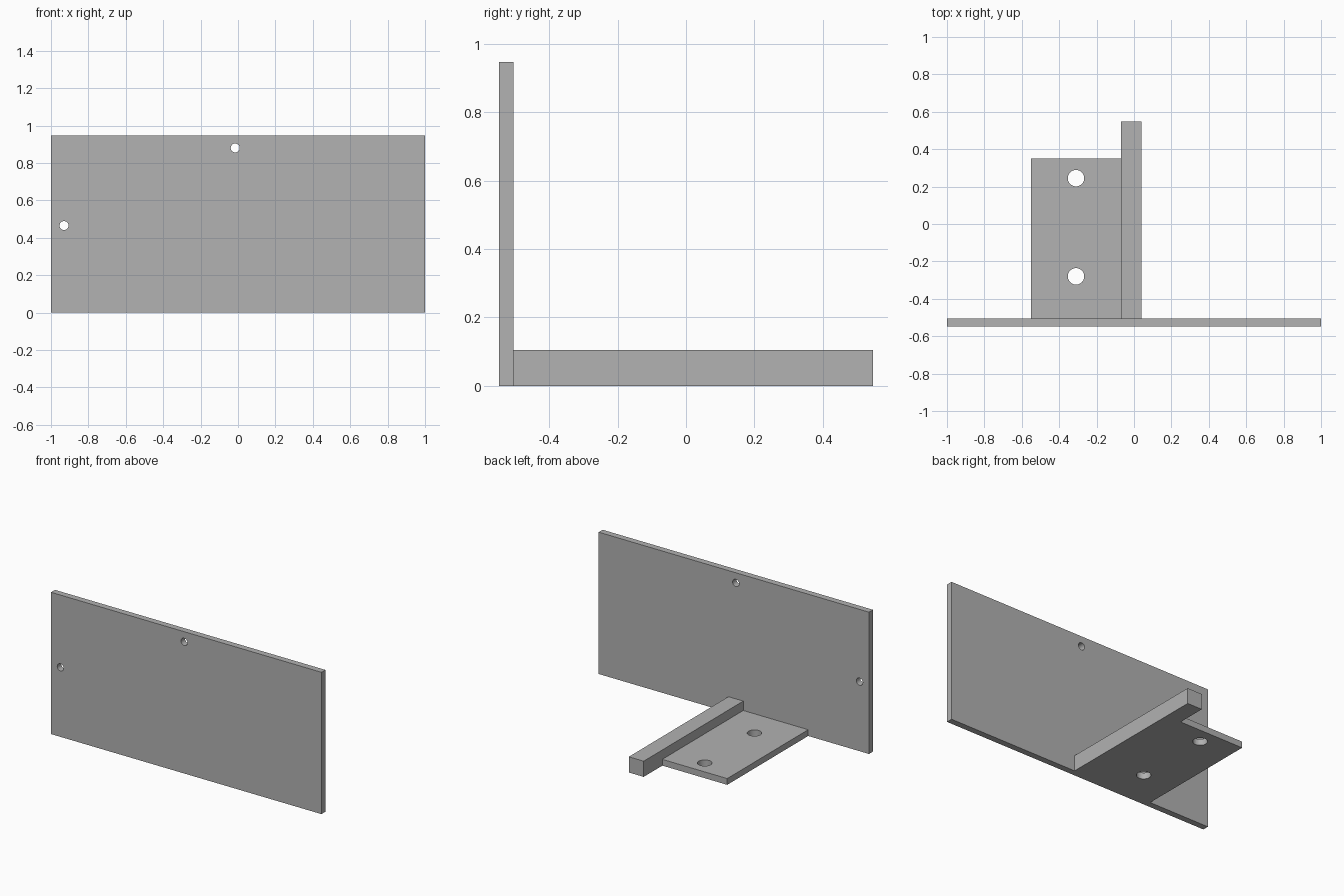
import bpy
from math import radians
from mathutils import Vector

default = bpy.data.objects.get("Cube")
if default:
    bpy.data.objects.remove(default, do_unlink=True)

grey = bpy.data.materials.new("plain grey")
grey.use_nodes = True
colour = (0.445, 0.445, 0.445, 1)
grey.diffuse_color = colour
grey.node_tree.nodes["Principled BSDF"].inputs["Base Color"].default_value = colour


def box(name, low, high):
    """Box spanning two opposite corners."""
    low, high = Vector(low), Vector(high)
    bpy.ops.mesh.primitive_cube_add(size=1)
    ob = bpy.context.object
    ob.name = name
    for v in ob.data.vertices:
        v.co = (low + high) / 2 + v.co * (high - low)
    ob.data.materials.append(grey)
    return ob


def drill(ob, centre, radius, tilt=0):
    """Round hole right through a part."""
    bpy.ops.mesh.primitive_cylinder_add(
        vertices=48, radius=radius, depth=0.2, location=centre, rotation=(tilt, 0, 0))
    cutter = bpy.context.object
    cutter.name = "hole_cutter"
    cutter.hide_render = True
    cutter.data.materials.append(grey)
    mod = ob.modifiers.new("hole", "BOOLEAN")
    mod.operation = "DIFFERENCE"
    mod.solver = "EXACT"
    mod.object = cutter
    bpy.ops.object.select_all(action="DESELECT")
    ob.select_set(True)
    bpy.context.view_layer.objects.active = ob
    bpy.ops.object.modifier_apply(modifier=mod.name)
    bpy.data.objects.remove(cutter, do_unlink=True)
    bpy.ops.object.shade_smooth_by_angle(angle=radians(30))


front, seam, back = -0.547, -0.505, 0.547

# Upright panel with two small fixing holes
panel = box("upright_panel", (-1, front, 0), (1, seam, 0.948))
for x, z in ((-0.015, 0.88), (-0.93, 0.465)):
    drill(panel, (x, (front + seam) / 2, z), 0.024, radians(90))

# Thin foot plate with two bolt holes
foot = box("foot_plate", (-0.55, seam, 0), (-0.07, 0.35, 0.042))
for y in (-0.28, 0.245):
    drill(foot, (-0.31, y, 0.02), 0.044)

# Long square bar beside the foot
box("side_bar", (-0.07, seam, 0), (0.04, back, 0.105))
